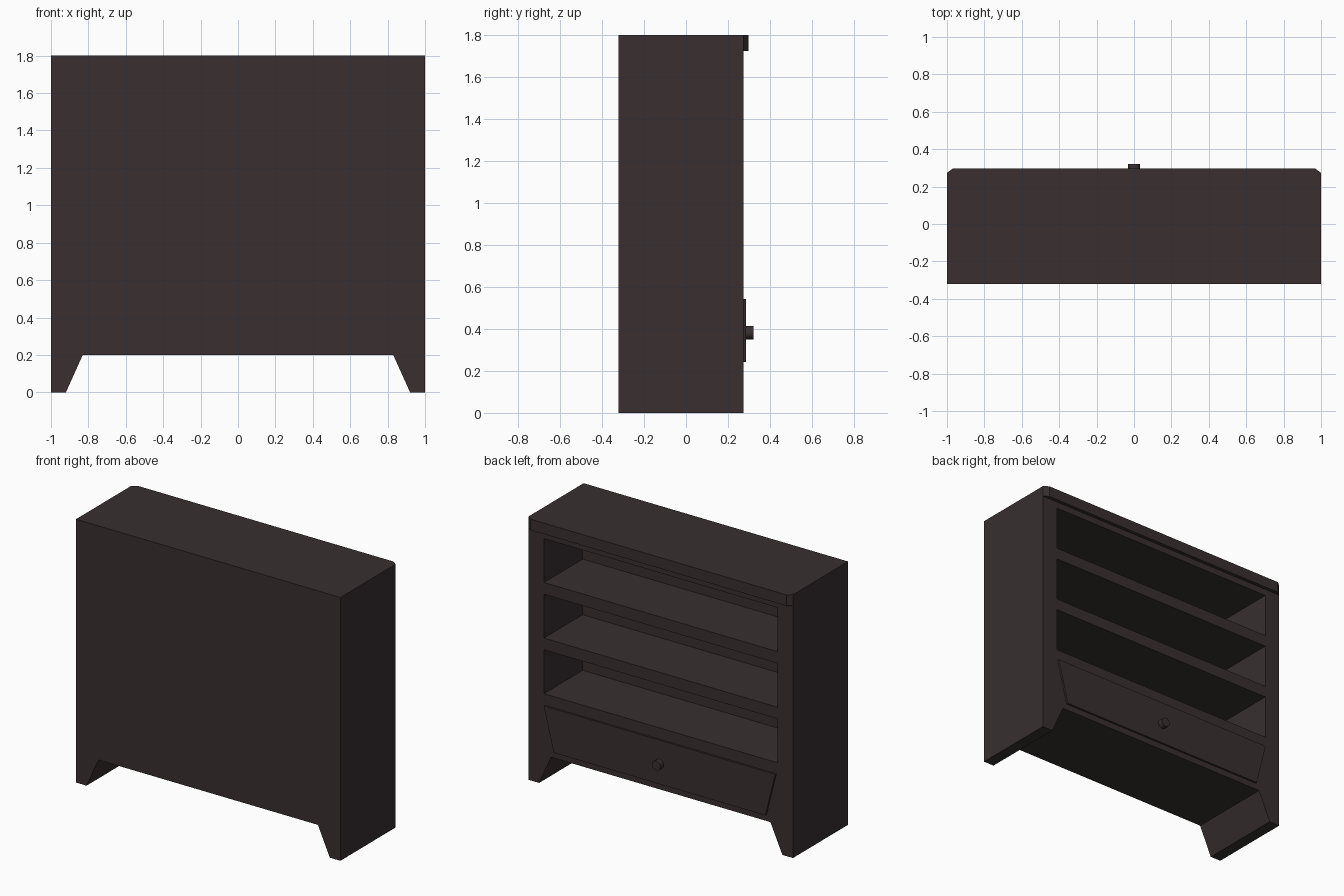
import bpy, bmesh, math
from mathutils import Matrix

if "Cube" in bpy.data.objects:
    bpy.data.objects.remove(bpy.data.objects["Cube"])

wood = bpy.data.materials.new("dark brown wood")
wood.diffuse_color = (0.040, 0.028, 0.029, 1)
wood.use_nodes = True
wood.node_tree.nodes["Principled BSDF"].inputs["Base Color"].default_value = wood.diffuse_color

BACK, FACE = -0.322, 0.273      # closed side and open shelf side


def prism(name, pts, axis, a, b):
    """Extrude an outline: (x, z) along y, or (x, y) along z."""
    bm = bmesh.new()
    place = (lambda p, t: (p[0], t, p[1])) if axis == 'y' else (lambda p, t: (p[0], p[1], t))
    face = bm.faces.new([bm.verts.new(place(p, a)) for p in pts])
    ext = bmesh.ops.extrude_face_region(bm, geom=[face])
    d = (0, b - a, 0) if axis == 'y' else (0, 0, b - a)
    bmesh.ops.translate(bm, vec=d, verts=[v for v in ext['geom'] if isinstance(v, bmesh.types.BMVert)])
    bmesh.ops.recalc_face_normals(bm, faces=bm.faces)
    return finish(name, bm)


def finish(name, bm):
    me = bpy.data.meshes.new(name)
    bm.to_mesh(me)
    bm.free()
    me.materials.append(wood)
    ob = bpy.data.objects.new(name, me)
    bpy.context.scene.collection.objects.link(ob)
    return ob


# Cabinet body with splayed feet
half = [(0.83, 0.2), (0.92, 0), (1, 0), (1, 1.8)]
outline = half + [(-x, z) for x, z in reversed(half)]
body = prism("cabinet_body", outline, 'y', BACK, FACE)

# Three shelf openings
cutters = []
for i, z in enumerate((0.62, 1.0, 1.38)):
    w = 0.883
    c = prism("shelf_cutter_%d" % i, [(-w, z), (w, z), (w, z + 0.3), (-w, z + 0.3)],
              'y', -0.145, FACE + 0.1)
    c.hide_render = True
    m = body.modifiers.new("opening", 'BOOLEAN')
    m.operation, m.solver, m.object = 'DIFFERENCE', 'EXACT', c
    cutters.append(c)
bpy.context.view_layer.objects.active = body
for m in list(body.modifiers):
    bpy.ops.object.modifier_apply(modifier=m.name)
for c in cutters:
    bpy.data.objects.remove(c)

# Top trim with clipped corners
prism("top_trim", [(-1, FACE), (1, FACE), (0.967, 0.298), (-0.967, 0.298)], 'z', 1.725, 1.8)

# Tapered drawer front
prism("drawer_front", [(-0.80, 0.243), (0.80, 0.243), (0.875, 0.543), (-0.875, 0.543)],
      'y', FACE, 0.286)

# Round drawer knob
bm = bmesh.new()
bmesh.ops.create_cone(bm, cap_ends=True, segments=16, radius1=0.032, radius2=0.032, depth=0.042,
                      matrix=Matrix.Translation((0, 0.301, 0.382)) @ Matrix.Rotation(math.pi / 2, 4, 'X'))
knob = finish("drawer_knob", bm)
bpy.ops.object.select_all(action='DESELECT')
knob.select_set(True)
bpy.context.view_layer.objects.active = knob
bpy.ops.object.shade_smooth_by_angle()
